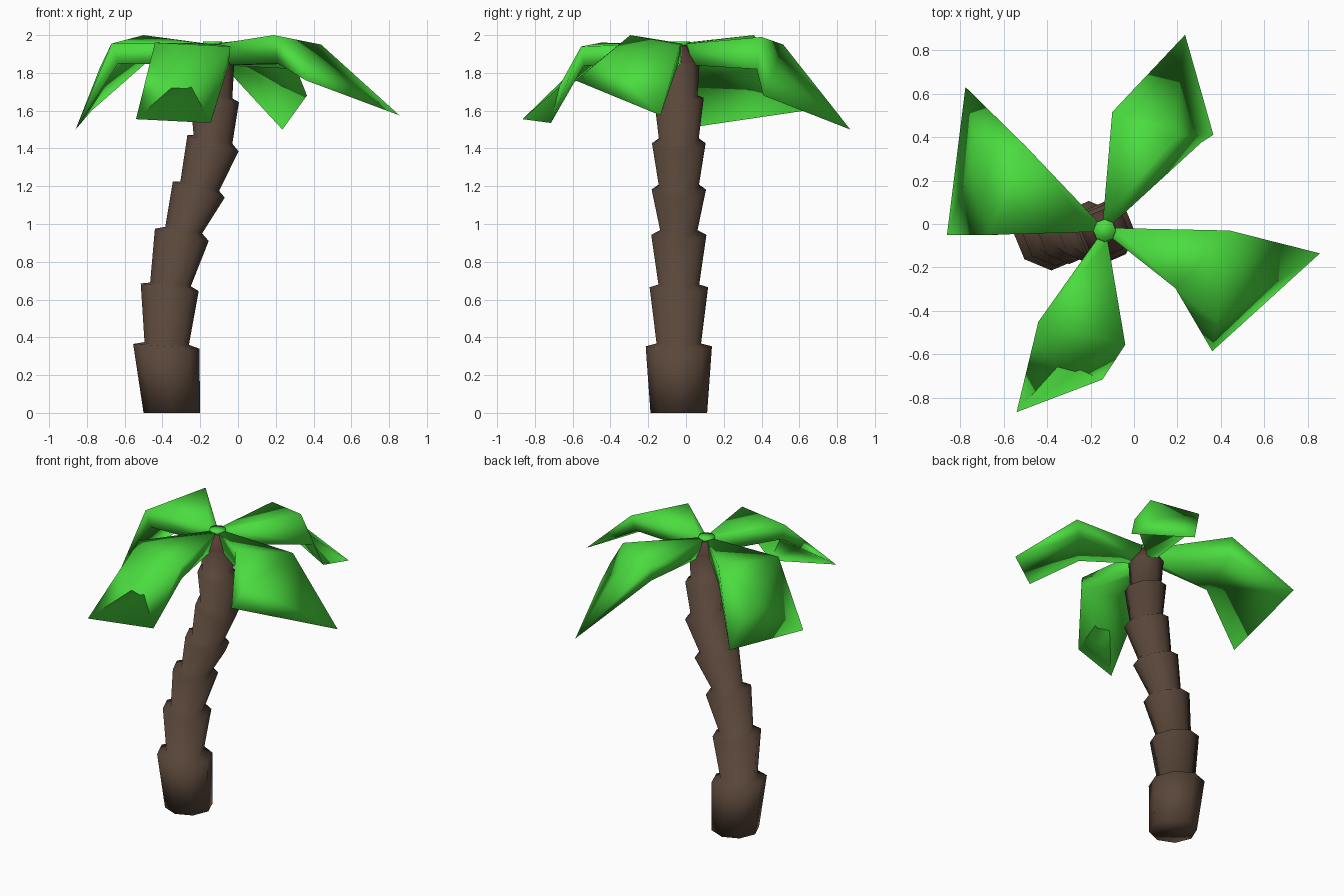
import bpy, bmesh, math
from mathutils import Vector

if "Cube" in bpy.data.objects:
    bpy.data.objects.remove(bpy.data.objects["Cube"])


def material(name, rgb):
    m = bpy.data.materials.new(name)
    m.use_nodes = True
    m.diffuse_color = (*rgb, 1)
    bsdf = m.node_tree.nodes["Principled BSDF"]
    bsdf.inputs["Base Color"].default_value = (*rgb, 1)
    bsdf.inputs["Roughness"].default_value = 0.9
    return m


BARK = material("brown bark", (0.1, 0.062, 0.042))
TIP = material("reddish trunk tip", (0.1, 0.045, 0.038))
LEAF = material("leaf green", (0.07, 0.72, 0.05))


def finish(name, bm, mats):
    bmesh.ops.recalc_face_normals(bm, faces=bm.faces)
    for f in bm.faces:
        f.smooth = True
    mesh = bpy.data.meshes.new(name)
    bm.to_mesh(mesh)
    bm.free()
    for m in mats:
        mesh.materials.append(m)
    ob = bpy.data.objects.new(name, mesh)
    bpy.context.collection.objects.link(ob)


# Trunk: each ring is given by its left and right point (x, z, x, z);
# segments flare upward and step back in at the next one
SIDES = 8
rings = [
    (-.50, 0, -.20, 0), (-.555, .365, -.205, .34),
    (-.495, .375, -.26, .36), (-.515, .685, -.208, .645),
    (-.465, .69, -.25, .67), (-.44, .975, -.155, .91),
    (-.385, .985, -.19, .95), (-.345, 1.225, -.07, 1.14),
    (-.305, 1.225, -.10, 1.175), (-.268, 1.47, .003, 1.385),
    (-.235, 1.47, -.03, 1.425), (-.255, 1.69, .005, 1.645),
    (-.225, 1.69, -.03, 1.665), (-.24, 1.86, -.02, 1.85),
    (-.165, 1.96, -.105, 1.96),
]
bm = bmesh.new()
loops = []
for xl, zl, xr, zr in rings:
    left, right = Vector((xl, -.038, zl)), Vector((xr, -.038, zr))
    mid, u = (left + right) / 2, (right - left) / 2
    v = Vector((0, u.length, 0))
    steps = [i * math.tau / SIDES for i in range(SIDES)]
    loops.append([bm.verts.new(mid + u * math.cos(a) + v * math.sin(a)) for a in steps])
for low, high in zip(loops, loops[1:]):
    for i in range(SIDES):
        j = (i + 1) % SIDES
        bm.faces.new((low[i], low[j], high[j], high[i]))
bm.faces.new(loops[0])
bm.faces.new(loops[-1])
for f in bm.faces:
    f.material_index = int(f.calc_center_median().z > 1.87)
finish("trunk", bm, (BARK, TIP))

# Crown hub
HUB = Vector((-.135, -.03, 1.955))
bm = bmesh.new()
bmesh.ops.create_cone(bm, cap_ends=True, segments=SIDES, radius1=.055, radius2=.05, depth=.02)
bmesh.ops.translate(bm, verts=bm.verts, vec=HUB)
finish("crown_hub", bm, (LEAF,))


# Frond: a thick wedge that widens from a narrow root to a box-shaped shoulder,
# then thins to a drooping tip edge. Left and right are as seen looking outward.
def frond(name, top, bottom, crease, tip):
    tl, tr, bl, br = [Vector(p) for p in top + bottom]
    out = ((tl + tr) / 2 - HUB) * Vector((1, 1, 0))
    out.normalize()
    side = Vector((-out.y, out.x, 0)) * .025
    high = HUB + out * .045
    low = HUB + out * .08 - Vector((0, 0, .115))
    bm = bmesh.new()
    root = [bm.verts.new(p) for p in (high + side, high - side, low - side, low + side)]
    shoulder = [bm.verts.new(p) for p in (tl, tr, br, bl)]
    mid, l, r = [bm.verts.new(p) for p in (crease, *tip)]
    for i in range(4):
        j = (i + 1) % 4
        bm.faces.new((root[i], root[j], shoulder[j], shoulder[i]))
    bm.faces.new(root)
    a, b, c, d = shoulder
    for face in ((a, b, mid), (a, mid, l), (b, r, mid), (mid, r, l),
                 (d, c, r, l), (a, l, d), (b, c, r)):
        bm.faces.new(face)
    finish(name, bm, (LEAF,))


frond("left_frond",
      [(.44, -.03, 1.95), (.19, -.295, 2.0)],
      [(.41, -.04, 1.85), (.21, -.285, 1.85)],
      (.38, -.45, 1.87),
      [(.855, -.135, 1.575), (.36, -.585, 1.76)])
frond("back_frond",
      [(-.1, .515, 1.95), (.2, .4, 1.99)],
      [(-.08, .49, 1.84), (.31, .375, 1.82)],
      (.19, .47, 1.83),
      [(.235, .87, 1.5), (.365, .41, 1.68)])
frond("right_frond",
      [(-.67, -.05, 1.955), (-.5, .36, 2.0)],
      [(-.635, -.05, 1.85), (-.49, .34, 1.85)],
      (-.73, .34, 1.83),
      [(-.86, -.05, 1.5), (-.775, .63, 1.6)])
frond("front_frond",
      [(-.04, -.555, 1.94), (-.44, -.45, 1.96)],
      [(-.05, -.54, 1.84), (-.42, -.44, 1.86)],
      (-.33, -.71, 1.66),
      [(-.145, -.715, 1.535), (-.54, -.865, 1.555)])
